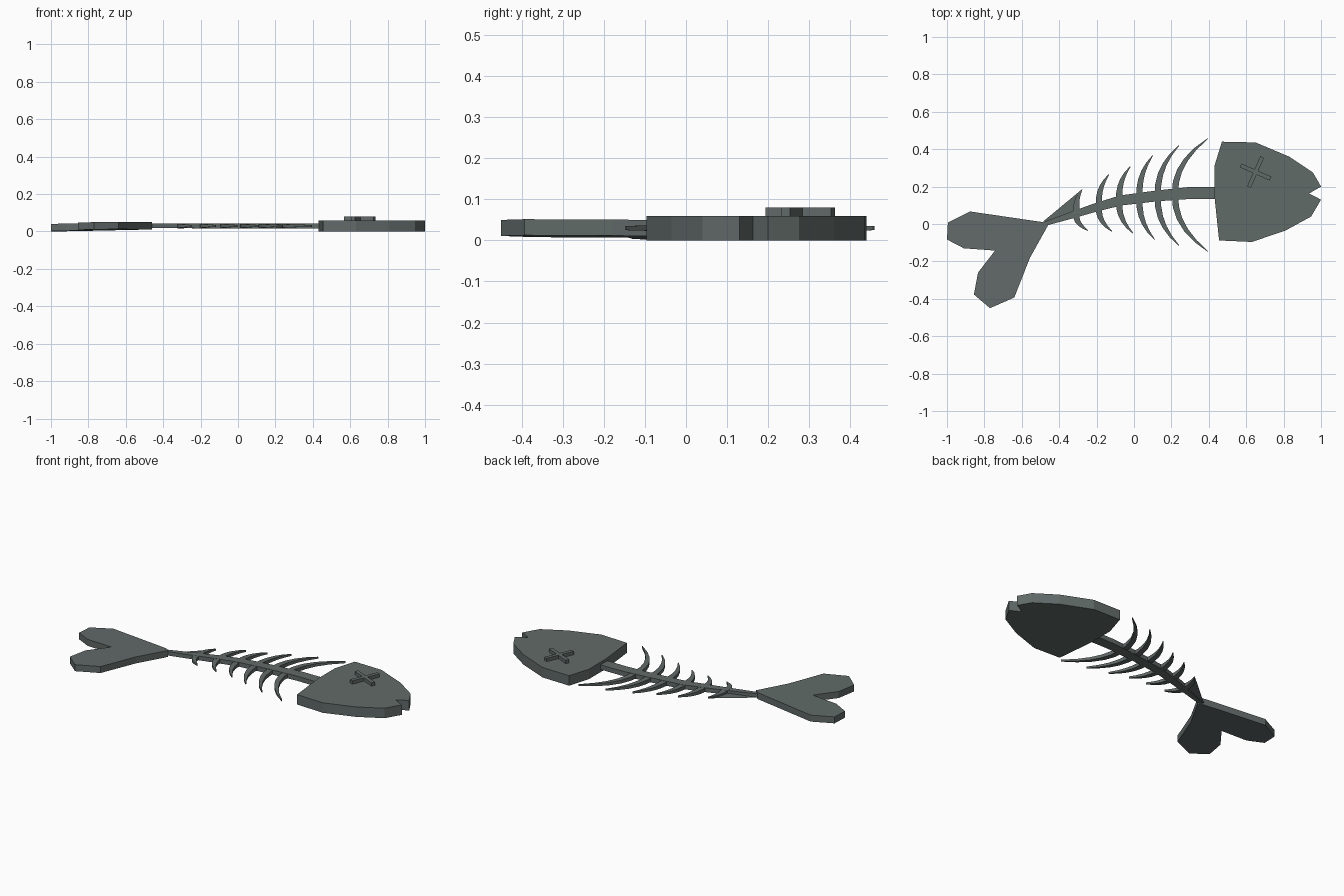
import bpy, bmesh
from math import atan2, hypot
from mathutils import Vector

if "Cube" in bpy.data.objects:
    bpy.data.objects.remove(bpy.data.objects["Cube"])


def make_object(name, bm):
    bmesh.ops.recalc_face_normals(bm, faces=bm.faces)
    me = bpy.data.meshes.new(name)
    bm.to_mesh(me)
    bm.free()
    ob = bpy.data.objects.new(name, me)
    bpy.context.collection.objects.link(ob)
    me.materials.append(mat)
    return ob


def slab(name, outline, bottom, top):
    """Extruded outline; bottom and top are height functions of x, y."""
    bm = bmesh.new()
    lo = [bm.verts.new((x, y, bottom(x, y))) for x, y in outline]
    hi = [bm.verts.new((x, y, top(x, y))) for x, y in outline]
    bm.faces.new(lo[::-1])
    bm.faces.new(hi)
    n = len(lo)
    for i in range(n):
        j = (i + 1) % n
        bm.faces.new((lo[i], lo[j], hi[j], hi[i]))
    return make_object(name, bm)


def sweep(name, path, z=0.03):
    """Tapered rectangular bar along (x, y, half width, half thickness)."""
    bm = bmesh.new()
    rings = []
    for i, (x, y, w, h) in enumerate(path):
        a, b = path[max(i - 1, 0)], path[min(i + 1, len(path) - 1)]
        d = Vector((b[0] - a[0], b[1] - a[1])).normalized()
        rings.append([bm.verts.new((x - d.y * w * s, y + d.x * w * s, z + h * t))
                      for s, t in ((1, 1), (-1, 1), (-1, -1), (1, -1))])
    for r, q in zip(rings, rings[1:]):
        for k in range(4):
            m = (k + 1) % 4
            bm.faces.new((r[k], r[m], q[m], q[k]))
    bm.faces.new(rings[0])
    bm.faces.new(rings[-1][::-1])
    return make_object(name, bm)


mat = bpy.data.materials.new("bone_grey")
mat.diffuse_color = (0.12, 0.145, 0.14, 1)
mat.use_nodes = True
mat.node_tree.nodes["Principled BSDF"].inputs["Base Color"].default_value = mat.diffuse_color

# Head with notched mouth
head = [(0.47, 0.44), (0.65, 0.436), (0.83, 0.36), (0.957, 0.275), (1.0, 0.2),
        (0.936, 0.163), (1.0, 0.13), (0.947, 0.04), (0.81, -0.035),
        (0.63, -0.096), (0.455, -0.088), (0.43, 0.15), (0.43, 0.31)]
slab("head", head, lambda x, y: 0.0, lambda x, y: 0.06)

# Crossed eye bars
for i, (a, b) in enumerate([((0.685, 0.358), (0.615, 0.198)),
                            ((0.57, 0.313), (0.73, 0.243))]):
    sweep(f"eye_bar_{i + 1}", [(*a, 0.011, 0.015), (*b, 0.011, 0.015)], 0.065)

# Forked tail, slightly tilted
tail = [(-0.487, 0.01), (-0.877, 0.067), (-0.995, 0.008), (-1.0, -0.083),
        (-0.91, -0.13), (-0.743, -0.142), (-0.834, -0.26), (-0.856, -0.377),
        (-0.77, -0.45), (-0.64, -0.393), (-0.556, -0.18), (-0.46, -0.008)]
slope = lambda x, y: 0.059 + 0.0198 * x - 0.0137 * y
slab("tail", tail, lambda x, y: slope(x, y) - 0.039, slope)

# Curved spine
sweep("spine", [(0.46, 0.166, 0.033, 0.014), (0.3, 0.166, 0.032, 0.014),
                (0.12, 0.15, 0.029, 0.014), (-0.07, 0.126, 0.027, 0.013),
                (-0.2, 0.09, 0.023, 0.013), (-0.34, 0.045, 0.018, 0.012),
                (-0.48, 0.0, 0.011, 0.012)])

# Curved ribs: root, upper tip, lower tip
ribs = [((0.22, 0.158), (0.395, 0.457), (0.395, -0.147)),
        ((0.128, 0.15), (0.24, 0.42), (0.24, -0.115)),
        ((0.03, 0.14), (0.1, 0.366), (0.11, -0.083)),
        ((-0.078, 0.125), (-0.02, 0.307), (-0.005, -0.05)),
        ((-0.187, 0.095), (-0.134, 0.265), (-0.118, -0.04)),
        ((-0.307, 0.055), (-0.278, 0.184), (-0.246, -0.035))]
for i, (root, *tips) in enumerate(ribs):
    for side, tip in zip(("upper", "lower"), tips):
        p0, p2 = Vector(root), Vector(tip)
        p1 = Vector((p0.x - 0.01, p0.y + 0.55 * (p2.y - p0.y)))
        path = []
        for k in range(6):
            t = k / 5
            p = p0 * (1 - t) ** 2 + p1 * 2 * t * (1 - t) + p2 * t * t
            path.append((p.x, p.y, 0.015 * (1 - t ** 2) + 0.002,
                         0.013 - 0.008 * t))
        sweep(f"rib_{side}_{i + 1}", path)

# Thin web joining the last upper rib to the tail root
bm = bmesh.new()
bm.faces.new([bm.verts.new(v) for v in ((-0.49, 0.01, 0.02), (-0.31, 0.06, 0.025),
                                        (-0.298, 0.11, 0.03), (-0.28, 0.184, 0.03))])
make_object("rib_web", bm)
